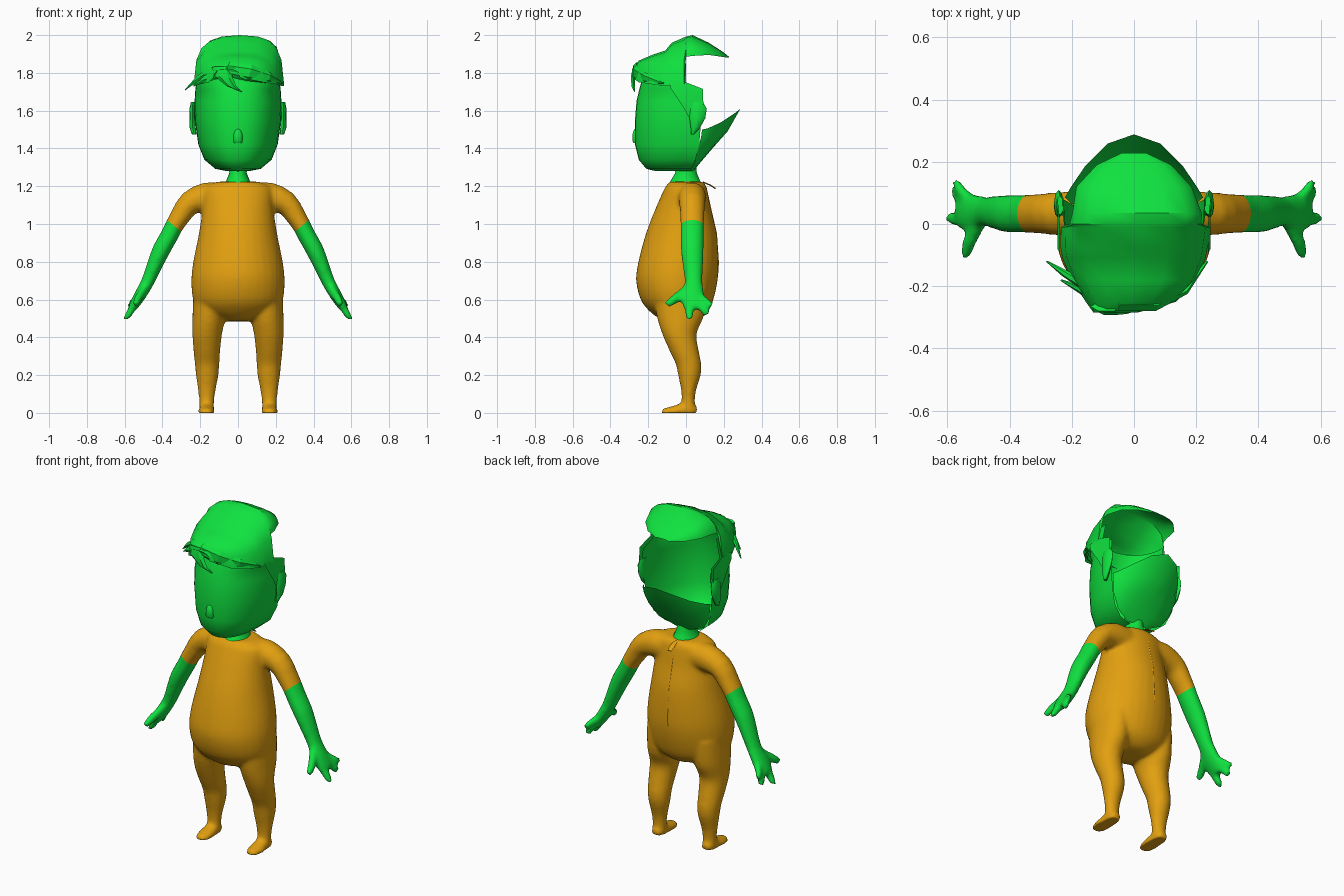
import bpy, bmesh, math
from mathutils import Vector

X, Y = Vector((1, 0, 0)), Vector((0, 1, 0))


def material(name, color):
    m = bpy.data.materials.new(name)
    m.diffuse_color = (*color, 1)
    return m


SKIN = material("skin_green", (0.005, 0.76, 0.05))
SUIT = material("suit_orange", (0.76, 0.35, 0.005))


def skin_rows(name, rows, mat, closed=True, caps=True, smooth=40):
    """Bridge rows of equally many points into a surface."""
    bm = bmesh.new()
    grid = [[bm.verts.new(p) for p in row] for row in rows]
    n = len(rows[0])
    for a, b in zip(grid, grid[1:]):
        for i in range(n if closed else n - 1):
            j = (i + 1) % n
            bm.faces.new((a[i], a[j], b[j], b[i]))
    if caps:
        bm.faces.new(grid[0])
        bm.faces.new(grid[-1])
    bmesh.ops.recalc_face_normals(bm, faces=bm.faces)
    me = bpy.data.meshes.new(name)
    bm.to_mesh(me)
    bm.free()
    me.materials.append(mat)
    ob = bpy.data.objects.new(name, me)
    bpy.context.collection.objects.link(ob)
    bpy.ops.object.select_all(action='DESELECT')
    ob.select_set(True)
    bpy.context.view_layer.objects.active = ob
    bpy.ops.object.shade_smooth_by_angle(angle=math.radians(smooth))
    return ob


def tube(name, rings, mat, u, v=None, seg=12, smooth=40):
    """Loft ellipses (x, y, z, radius_u, radius_v) along a path."""
    pts = [Vector(r[:3]) for r in rings]
    rows = []
    for k, r in enumerate(rings):
        d = (pts[min(k + 1, len(pts) - 1)] - pts[max(k - 1, 0)]).normalized()
        w = v or d.cross(u).normalized()
        rows.append([pts[k] + u * r[3] * math.cos(t) + w * r[4] * math.sin(t)
                     for t in (2 * math.pi * i / seg for i in range(seg))])
    return skin_rows(name, rows, mat, smooth=smooth)


def dense(rings, steps=4):
    """Add rings in between along a smooth spline."""
    out = []
    for k in range(len(rings) - 1):
        p0, p1, p2 = rings[max(k - 1, 0)], rings[k], rings[k + 1]
        p3 = rings[min(k + 2, len(rings) - 1)]
        for t in (i / steps for i in range(steps)):
            out.append(tuple(b + .5 * t * (c - a + t * (2 * a - 5 * b + 4 * c - d
                             + t * (3 * (b - c) + d - a)))
                             for a, b, c, d in zip(p0, p1, p2, p3)))
    return out + [rings[-1]]


def flip(rings, s):
    return [(r[0] * s, *r[1:]) for r in rings]


def power(c, p):
    return math.copysign(abs(c) ** p, c)


# Torso: z, half width, front y, back y
torso = [(.485, .05, -.08, .04), (.50, .12, -.14, .08), (.54, .20, -.195, .12),
         (.60, .238, -.24, .145), (.70, .247, -.264, .167), (.80, .237, -.252, .172),
         (.95, .207, -.212, .162), (1.08, .188, -.162, .132), (1.16, .185, -.127, .117),
         (1.20, .172, -.107, .107), (1.224, .11, -.085, .09)]
body = [tube("torso", dense([(0, (f + b) / 2, z, w, (b - f) / 2) for z, w, f, b in torso]),
             SUIT, X, Y, seg=32)]

# Limbs
leg = [(.15, -.03, .66, .085, .14), (.153, -.03, .52, .088, .127),
       (.163, -.035, .42, .079, .092), (.165, -.010, .33, .071, .078),
       (.164, .013, .26, .065, .068), (.163, .018, .20, .060, .060),
       (.165, .014, .12, .047, .040), (.166, .012, .06, .040, .035),
       (.166, .012, .02, .040, .040)]
foot = [(.166, .056, .008, .024, .024), (.166, .03, .016, .038, .036),
        (.166, -.02, .016, .042, .037), (.167, -.07, .008, .046, .028),
        (.167, -.105, .004, .039, .024), (.167, -.129, .0, .022, .020)]
arm = [(.08, .03, 1.14, .075, .076), (.17, .032, 1.143, .075, .078),
       (.255, .033, 1.11, .069, .064), (.30, .033, 1.05, .065, .055),
       (.338, .033, .99, .063, .049), (.36, .033, .945, .062, .048),
       (.405, .033, .865, .061, .048), (.44, .036, .785, .055, .042),
       (.48, .04, .69, .048, .035), (.52, .035, .62, .064, .032),
       (.55, .042, .57, .064, .026), (.558, .045, .55, .052, .021)]
fingers = [[(.50, 0, .645, .026, .032), (.528, -.055, .605, .024, .027),
            (.542, -.104, .572, .018, .020)],
           [(.545, .015, .575, .026, .032), (.573, .018, .53, .023, .025),
            (.593, .02, .495, .018, .020)],
           [(.54, .06, .585, .026, .029), (.563, .092, .55, .023, .024),
            (.575, .112, .520, .018, .018)],
           [(.53, .075, .61, .024, .026), (.558, .11, .587, .021, .021),
            (.572, .139, .567, .016, .016)]]
for s, side in ((1, "left"), (-1, "right")):
    body.append(tube(side + "_leg", dense(flip(leg, s)), SUIT, X, Y, seg=20))
    body.append(tube(side + "_foot", flip(foot, s), SUIT, X))
    body.append(tube(side + "_arm", dense(flip(arm, s), 2), SUIT, Y, seg=16))
    for i, f in enumerate(fingers):
        body.append(tube(f"{side}_finger_{i + 1}", flip(f, s), SUIT, X, seg=8))

# Fuse torso and limbs into one smooth body
for ob in body:
    ob.select_set(True)
bpy.context.view_layer.objects.active = body[0]
bpy.ops.object.join()
figure = body[0]
figure.name = "body"
fuse = figure.modifiers.new("fuse", 'REMESH')
fuse.mode, fuse.voxel_size = 'VOXEL', .011
relax = figure.modifiers.new("relax", 'SMOOTH')
relax.factor, relax.iterations = .5, 8
me = bpy.data.meshes.new_from_object(
    figure.evaluated_get(bpy.context.evaluated_depsgraph_get()))
figure.modifiers.clear()
me.materials.clear()
me.materials.append(SUIT)
me.materials.append(SKIN)

# Flat soles, and bare arms below a clean cut at each sleeve end
bm = bmesh.new()
bm.from_mesh(me)
for v in bm.verts:
    v.co.z = max(v.co.z, 0)
for s in (1, -1):
    co, no = Vector((.338 * s, .033, .99)), Vector((.64 * s, 0, -.77))
    part = [f for f in bm.faces if f.calc_center_median().x * s > .27]
    geom = set(part) | {e for f in part for e in f.edges} | {v for f in part for v in f.verts}
    bmesh.ops.bisect_plane(bm, geom=list(geom), plane_co=co, plane_no=no)
for f in bm.faces:
    c = f.calc_center_median()
    f.smooth = True
    bare = abs(c.x) > .27 and (abs(c.x) - .338) * .64 - (c.z - .99) * .77 > 0
    f.material_index = 1 if bare else 0
bm.to_mesh(me)
bm.free()
figure.data = me

# Back zip and its pull tab
tube("zip", [(0, .106, 1.19, .006, .004), (0, .130, 1.08, .006, .004),
             (0, .160, .95, .006, .004), (0, .170, .80, .006, .004),
             (0, .168, .74, .006, .004)], SUIT, X, Y, seg=4)
tube("zip_pull", [(0, .09, 1.222, .008, .004), (0, .13, 1.205, .016, .004),
                  (0, .157, 1.187, .012, .004)], SUIT, X, seg=6)

# Neck
tube("neck", [(0, -.003, 1.195, .078, .096), (0, -.003, 1.235, .06, .075),
              (0, 0, 1.27, .046, .057), (0, 0, 1.34, .05, .055)], SKIN, X, Y, seg=16)

# Face shell, open at the back: z, half width, front y, rear y
face = [(1.28, .06, -.16, .02), (1.292, .12, -.21, .03), (1.34, .178, -.25, .05),
        (1.42, .21, -.27, .07), (1.55, .228, -.27, .08), (1.65, .23, -.262, .085),
        (1.71, .226, -.248, .085), (1.74, .222, -.24, 0), (1.85, .20, -.20, 0)]
arc = [math.pi * i / 20 for i in range(21)]
skin_rows("face", [[(w * power(math.cos(t), .9), b + (f - b) * math.sin(t) ** .9, z)
                    for t in arc] for z, w, f, b in face], SKIN, closed=False, caps=False)
# Chin underside
skin_rows("chin", [[(w * math.cos(t), b + (f - b) * math.sin(t), z) for t in arc]
                   for z, w, f, b in ((1.28, .06, -.16, .02), (1.279, .01, -.02, .02))],
          SKIN, closed=False, caps=False)

# Lower back hair, a pointed bowl: side z, middle z, half width, start y, back y, sharpness
bowl = [(1.28, 1.28, .06, .02, .04, 1), (1.32, 1.33, .15, .045, .08, 1),
        (1.40, 1.40, .20, .065, .14, 1.1), (1.46, 1.49, .215, .08, .22, 1.5),
        (1.50, 1.61, .222, .085, .288, 2)]
half = [math.pi * i / 8 for i in range(9)]
skin_rows("back_hair", [[(w * math.cos(t), y0 + (y1 - y0) * math.sin(t) ** p,
                          za + (zb - za) * math.sin(t) ** 3) for t in half]
                        for za, zb, w, y0, y1, p in bowl], SKIN, closed=False, caps=False)

# Top hair with a flap over the back: y, x shift, half width, side z, top z, boxiness
hair = [(-.22, -.02, .13, 1.755, 1.77, .7), (-.272, -.04, .08, 1.765, 1.79, .7),
        (-.285, -.06, .07, 1.775, 1.82, .7), (-.25, -.01, .145, 1.75, 1.865, .7),
        (-.18, 0, .20, 1.74, 1.895, .7), (-.11, 0, .230, 1.73, 1.918, .65),
        (-.075, 0, .236, 1.73, 1.96, .65), (-.01, .005, .24, 1.73, 1.988, .65),
        (0, .005, .212, 1.885, 1.992, .9), (.035, .01, .208, 1.89, 2.0, .9),
        (.12, 0, .185, 1.895, 1.96, .9), (.19, 0, .12, 1.885, 1.915, .9),
        (.228, 0, .04, 1.88, 1.885, .9)]
skin_rows("top_hair", [[(d + w * power(math.cos(t), .8), y, a + (b - a) * math.sin(t) ** p)
                        for t in half] for y, d, w, a, b, p in hair],
          SKIN, closed=False, caps=False, smooth=35)

# Loose locks of the fringe
locks = [[(-.09, -.265, 1.83, .05, .018), (-.075, -.280, 1.78, .045, .014),
          (-.035, -.280, 1.73, .026, .01), (.02, -.272, 1.70, .003, .003)],
         [(-.06, -.262, 1.82, .04, .02), (.06, -.262, 1.80, .045, .02),
          (.16, -.215, 1.775, .03, .014), (.235, -.12, 1.745, .004, .004)],
         [(-.10, -.25, 1.80, .035, .018), (-.18, -.205, 1.77, .025, .012),
          (-.235, -.18, 1.73, .003, .003)],
         [(-.14, -.205, 1.82, .035, .02), (-.22, -.160, 1.765, .022, .012),
          (-.28, -.12, 1.71, .003, .003)]]
for i, lock in enumerate(locks):
    u = X if i == 0 else Vector((.35, 0, .94))
    tube(f"fringe_lock_{i + 1}", lock, SKIN, u, seg=6, smooth=25)

# Sideburn plates (x, z, front y, back y) and ears
burn = [(.238, 1.75, -.09, 0), (.246, 1.715, -.08, .09), (.246, 1.62, -.015, .092),
        (.236, 1.50, .05, .07)]
ear = [(.232, .035, 1.475, .008, .012), (.240, .05, 1.51, .025, .016),
       (.242, .06, 1.56, .042, .016), (.242, .065, 1.61, .045, .015),
       (.238, .06, 1.645, .03, .012)]
for s, side in ((1, "left"), (-1, "right")):
    skin_rows(side + "_sideburn", [[(x * s, a, z), (x * s, b, z)] for x, z, a, b in burn],
              SKIN, closed=False, caps=False)
    tube(side + "_ear", flip(ear, s), SKIN, Y, X, seg=8)

# Nose
tube("nose", [(0, -.265, 1.43, .022, .014), (0, -.268, 1.44, .024, .017),
              (0, -.268, 1.475, .023, .016), (0, -.266, 1.495, .016, .012),
              (0, -.265, 1.503, .006, .006)], SKIN, X, Y, seg=10)
